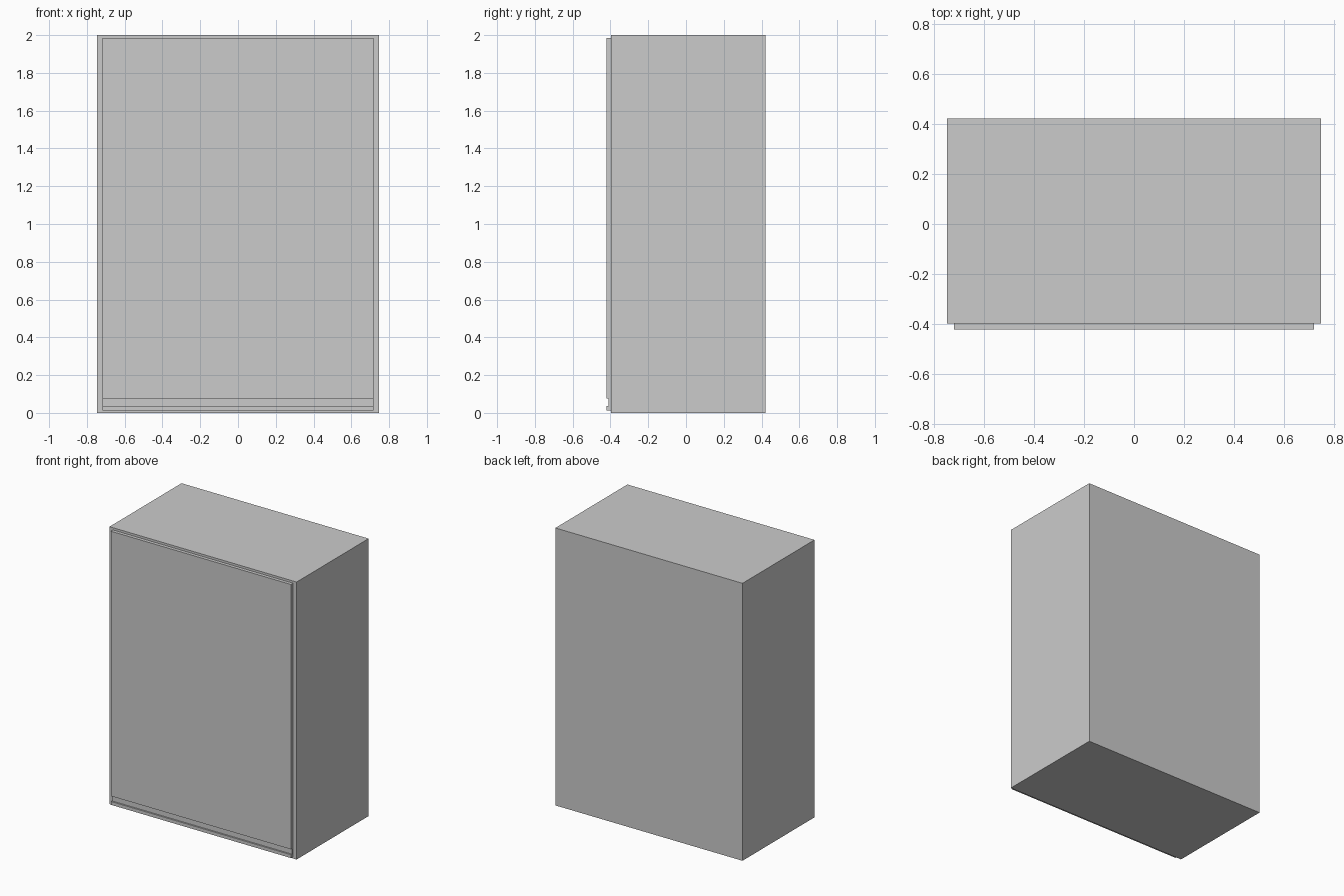
import bpy, bmesh

if "Cube" in bpy.data.objects:
    bpy.data.objects.remove(bpy.data.objects["Cube"])


def extrude_profile(name, points, half_width):
    """Sweep a closed (y, z) profile along x, centred on x = 0."""
    bm = bmesh.new()
    face = bm.faces.new([bm.verts.new((-half_width, y, z)) for y, z in points])
    swept = bmesh.ops.extrude_face_region(bm, geom=[face])["geom"]
    verts = [g for g in swept if isinstance(g, bmesh.types.BMVert)]
    bmesh.ops.translate(bm, verts=verts, vec=(2 * half_width, 0, 0))
    bmesh.ops.recalc_face_normals(bm, faces=bm.faces)
    mesh = bpy.data.meshes.new(name)
    bm.to_mesh(mesh)
    bm.free()
    obj = bpy.data.objects.new(name, mesh)
    bpy.context.collection.objects.link(obj)
    return obj


FRONT, RECESS, BODY_FRONT, BACK = -0.422, -0.411, -0.398, 0.422

# Main cabinet box
extrude_profile("cabinet_body", [(BODY_FRONT, 0), (BACK, 0), (BACK, 2), (BODY_FRONT, 2)], 0.746)

# Front panel with a shallow handle groove near its lower edge
extrude_profile("front_panel", [
    (BODY_FRONT, 0.012), (FRONT, 0.012), (FRONT, 0.036), (RECESS, 0.036),
    (RECESS, 0.075), (FRONT, 0.075), (FRONT, 1.984), (BODY_FRONT, 1.984),
], 0.718)
